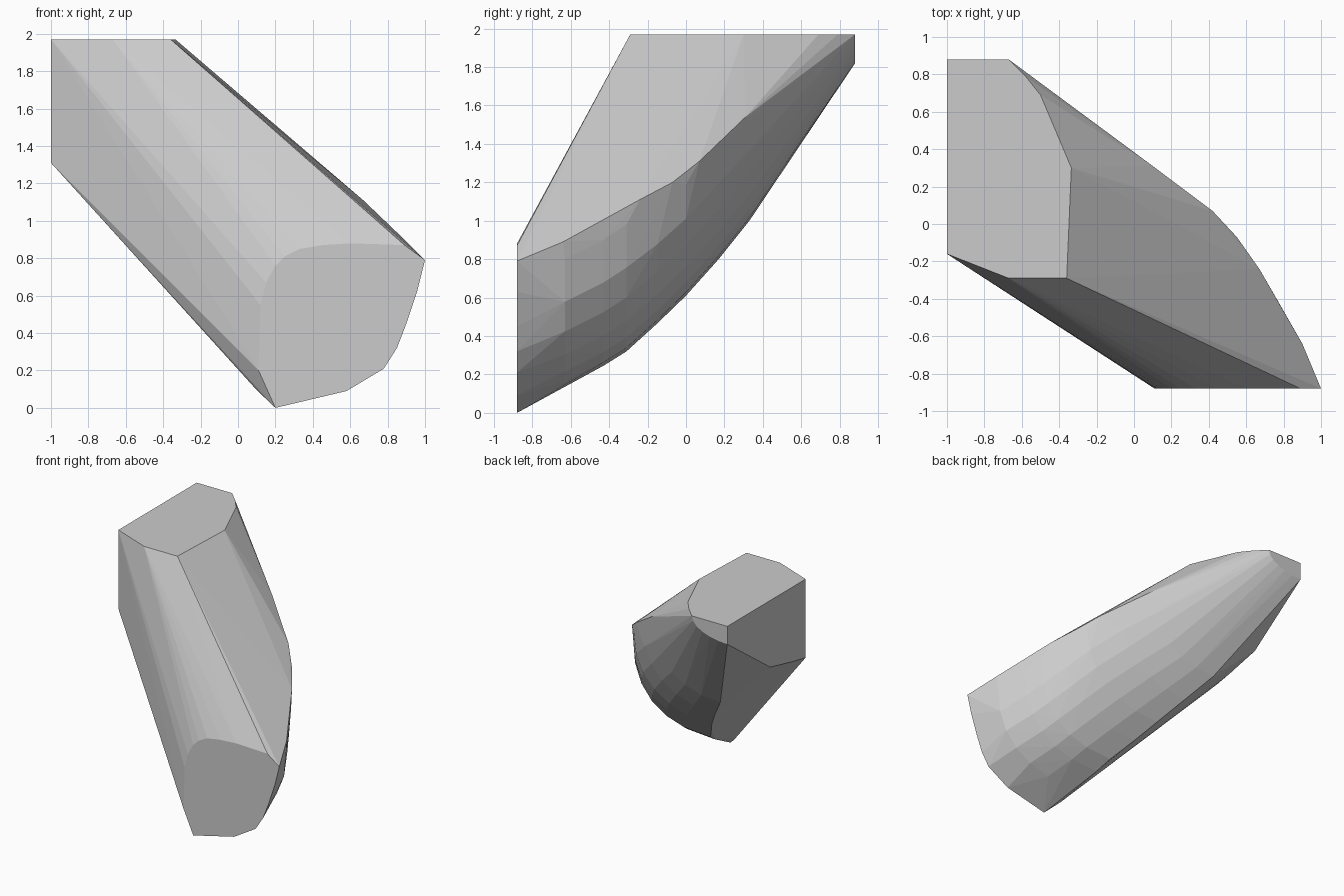
import bpy, bmesh, math

if "Cube" in bpy.data.objects:
    bpy.data.objects.remove(bpy.data.objects["Cube"])

# flat front end, as (x, z) on y = -0.88
front = [(.2, 0), (.58, .09), (.78, .21), (.85, .32), (.9, .45), (.96, .63), (1, .79),
         (.89, .87), (.6, .88), (.45, .87), (.33, .85), (.25, .81), (.2, .76),
         (.15, .67), (.12, .55), (.11, .2)]
# flat top cut, as (x, y) on z = 1.97
top = [(-1, .88), (-.67, .88), (-.58, .79), (-.5, .69),
       (-.335, .3), (-.36, -.29), (-.67, -.29), (-1, -.16)]
# flat left cut, as (y, z) on x = -1
left = [(-.16, 1.31), (0, 1.34), (.31, 1.41), (.88, 1.82)]
# rounded belly: quarter-superellipse slices (y, right x, right z, bottom x, bottom z, power)
belly = [(-.63, .89, .8, .1, .145, .8), (-.43, .78, .9, .03, .245, .8),
         (-.31, .71, .98, -.01, .32, .8), (-.15, .6, 1.08, -.13, .465, .82),
         (0, .485, 1.19, -.24, .61, .87), (.17, .285, 1.36, -.39, .8, .9),
         (.33, .07, 1.5, -.55, 1.0, .92), (.6, -.3, 1.72, -.77, 1.405, 1),
         (.88, -.67, 1.97, -1, 1.82, 1)]
# shoulder between the belly and the sloping top, and the lower left heel
shoulder = [(.9, -.64, .89), (.67, -.24, 1.11), (.55, -.07, 1.2), (.42, .07, 1.31),
            (.1, .31, 1.54), (.1, -.8, .095)]

points = [(x, -.88, z) for x, z in front]
points += [(x, y, 1.97) for x, y in top]
points += [(-1, y, z) for y, z in left]
points += shoulder
for y, rx, rz, bx, bz, power in belly:
    for i in range(7):
        a = math.radians(15 * i)
        c, s = abs(math.cos(a)) ** power, math.sin(a) ** power
        points.append((bx + (rx - bx) * c, y, rz - (rz - bz) * s))

# stone: one faceted convex shell around the cuts and belly
bm = bmesh.new()
for p in points:
    bm.verts.new(p)
bmesh.ops.remove_doubles(bm, verts=bm.verts, dist=.005)
hull = bmesh.ops.convex_hull(bm, input=bm.verts)
loose = {g for g in hull["geom_interior"] + hull["geom_unused"]
         if isinstance(g, bmesh.types.BMVert)}
bmesh.ops.delete(bm, geom=list(loose), context='VERTS')
bmesh.ops.dissolve_limit(bm, angle_limit=math.radians(1), verts=bm.verts, edges=bm.edges)
bmesh.ops.recalc_face_normals(bm, faces=bm.faces)
mesh = bpy.data.meshes.new("stone")
bm.to_mesh(mesh)
bm.free()
bpy.context.collection.objects.link(bpy.data.objects.new("stone", mesh))
